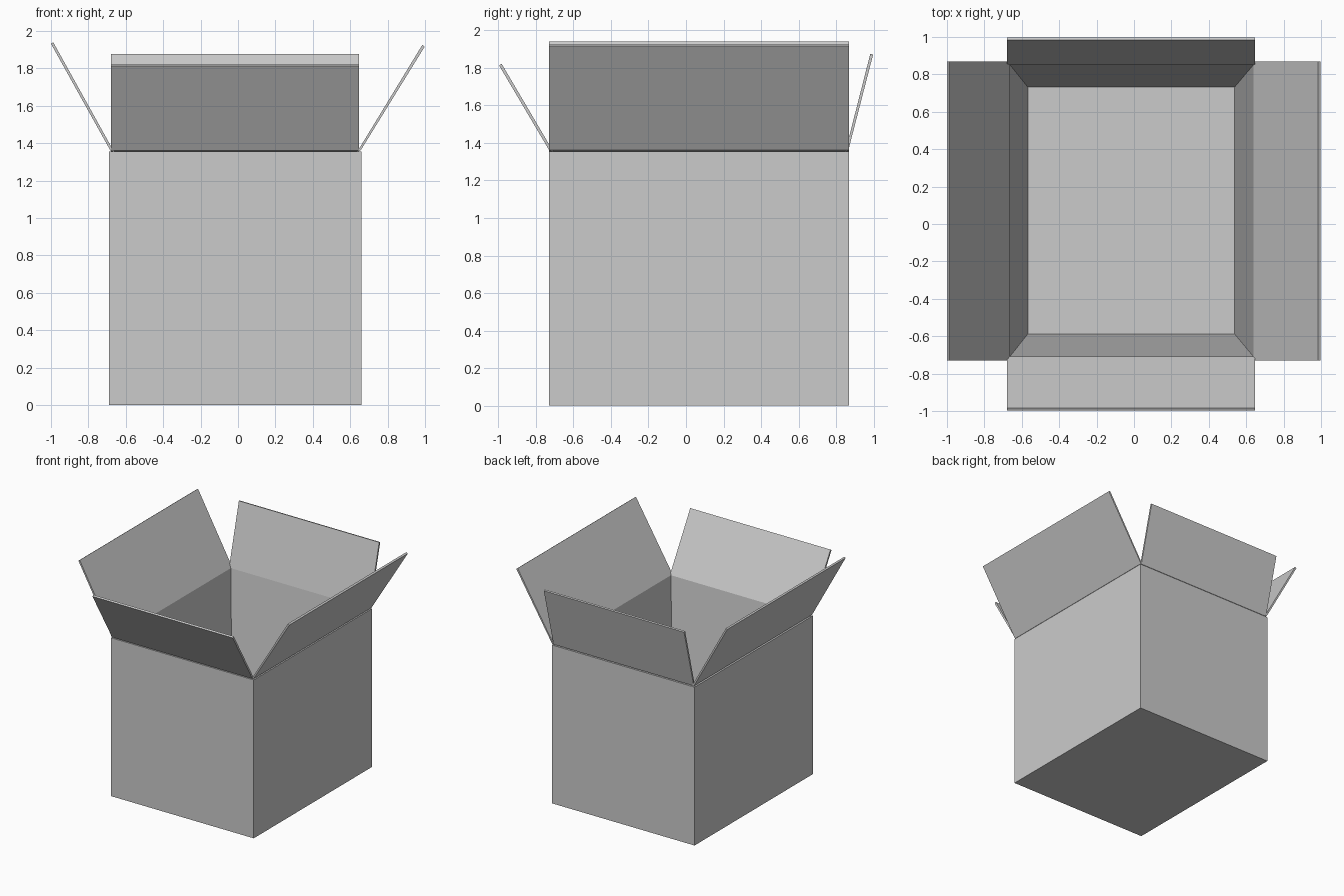
import bpy, bmesh

if "Cube" in bpy.data.objects:
    bpy.data.objects.remove(bpy.data.objects["Cube"])


def make_object(name, bm):
    bmesh.ops.recalc_face_normals(bm, faces=bm.faces[:])
    mesh = bpy.data.meshes.new(name)
    bm.to_mesh(mesh)
    bm.free()
    obj = bpy.data.objects.new(name, mesh)
    bpy.context.collection.objects.link(obj)
    return obj


# Open carton: rectangular rings run up the outside, over the rim and down the tapered inside
def carton():
    rings = [(-0.69, 0.66, -0.73, 0.87, 0.0),
             (-0.69, 0.66, -0.73, 0.87, 1.355),
             (-0.663, 0.638, -0.708, 0.85, 1.355),
             (-0.568, 0.538, -0.588, 0.732, 0.06)]
    bm = bmesh.new()
    loops = [[bm.verts.new(p) for p in ((x0, y0, z), (x1, y0, z), (x1, y1, z), (x0, y1, z))]
             for x0, x1, y0, y1, z in rings]
    for a, b in zip(loops, loops[1:]):
        for i in range(4):
            j = (i + 1) % 4
            bm.faces.new((a[i], a[j], b[j], b[i]))
    bm.faces.new(loops[0])
    bm.faces.new(loops[-1])
    make_object("carton_body", bm)


# Flap: a thin four-point section (offset, height) swept along the rim edge
def flap(name, section, start, end, along_x):
    bm = bmesh.new()
    verts = [bm.verts.new((s, d, z) if along_x else (d, s, z))
             for s in (start, end) for d, z in section]
    a, b = verts[:4], verts[4:]
    for i in range(4):
        j = (i + 1) % 4
        bm.faces.new((a[i], a[j], b[j], b[i]))
    bm.faces.new(a)
    bm.faces.new(b)
    make_object(name, bm)


carton()

# Sections run: outer hinge, inner hinge, inner tip, outer tip
flap("left_flap", [(-0.683, 1.362), (-0.663, 1.355), (-0.988, 1.94), (-1.0, 1.932)],
     -0.73, 0.87, False)
flap("right_flap", [(0.656, 1.362), (0.638, 1.355), (0.985, 1.925), (0.998, 1.916)],
     -0.73, 0.87, False)
flap("front_flap", [(-0.73, 1.362), (-0.708, 1.355), (-0.983, 1.822), (-0.997, 1.814)],
     -0.68, 0.648, True)
flap("back_flap", [(0.866, 1.362), (0.85, 1.355), (0.983, 1.876), (0.998, 1.872)],
     -0.68, 0.648, True)
